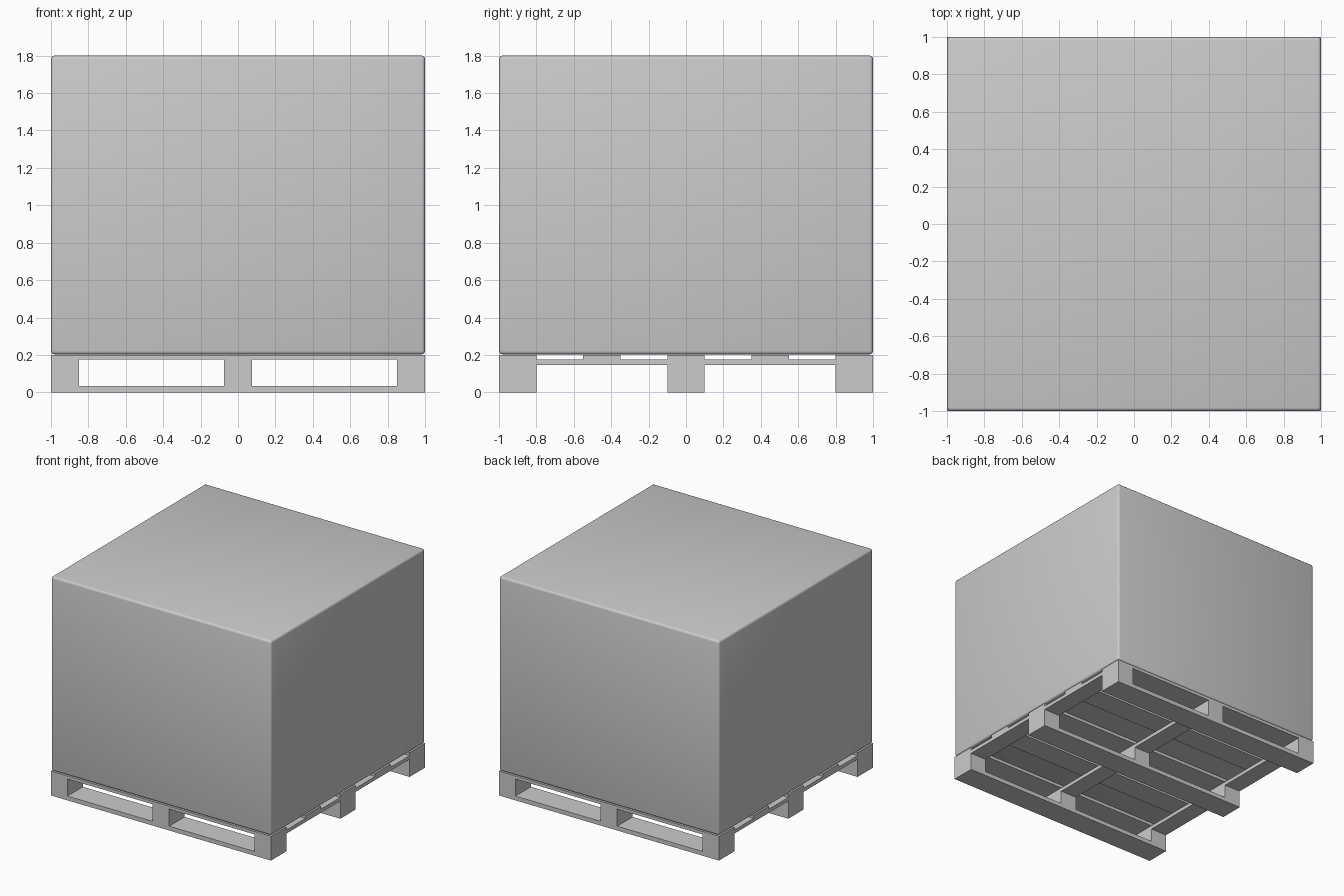
import bpy

if "Cube" in bpy.data.objects:
    bpy.data.objects.remove(bpy.data.objects["Cube"])


def box(name, x, y, z):
    """Axis-aligned box from (min, max) ranges."""
    bpy.ops.mesh.primitive_cube_add(size=1, location=[sum(r) / 2 for r in (x, y, z)])
    ob = bpy.context.object
    ob.name = name
    ob.scale = [r[1] - r[0] for r in (x, y, z)]
    bpy.ops.object.transform_apply(location=False, rotation=False, scale=True)
    return ob


FULL = (-1, 1)
COLS = [(-1, -0.85), (-0.075, 0.075), (0.85, 1)]
ROWS = [(-1, -0.8), (-0.1, 0.1), (0.8, 1)]
DECK = ROWS + [(-0.55, -0.35), (0.35, 0.55)]

# Pallet: bottom runners, blocks, cross stringers, deck boards
for y in ROWS:
    box("bottom_runner", FULL, y, (0, 0.035))
    for x in COLS:
        box("block", x, y, (0.035, 0.145))
for x in COLS:
    box("stringer", x, FULL, (0.145, 0.175))
for y in DECK:
    box("deck_board", FULL, y, (0.175, 0.2))

# Cargo box with softly rounded edges
cargo = box("cargo_box", FULL, FULL, (0.203, 1.8))
bevel = cargo.modifiers.new("rounded_edges", 'BEVEL')
bevel.width = 0.018
bevel.segments = 3
bpy.ops.object.modifier_apply(modifier=bevel.name)
bpy.ops.object.shade_smooth_by_angle()
